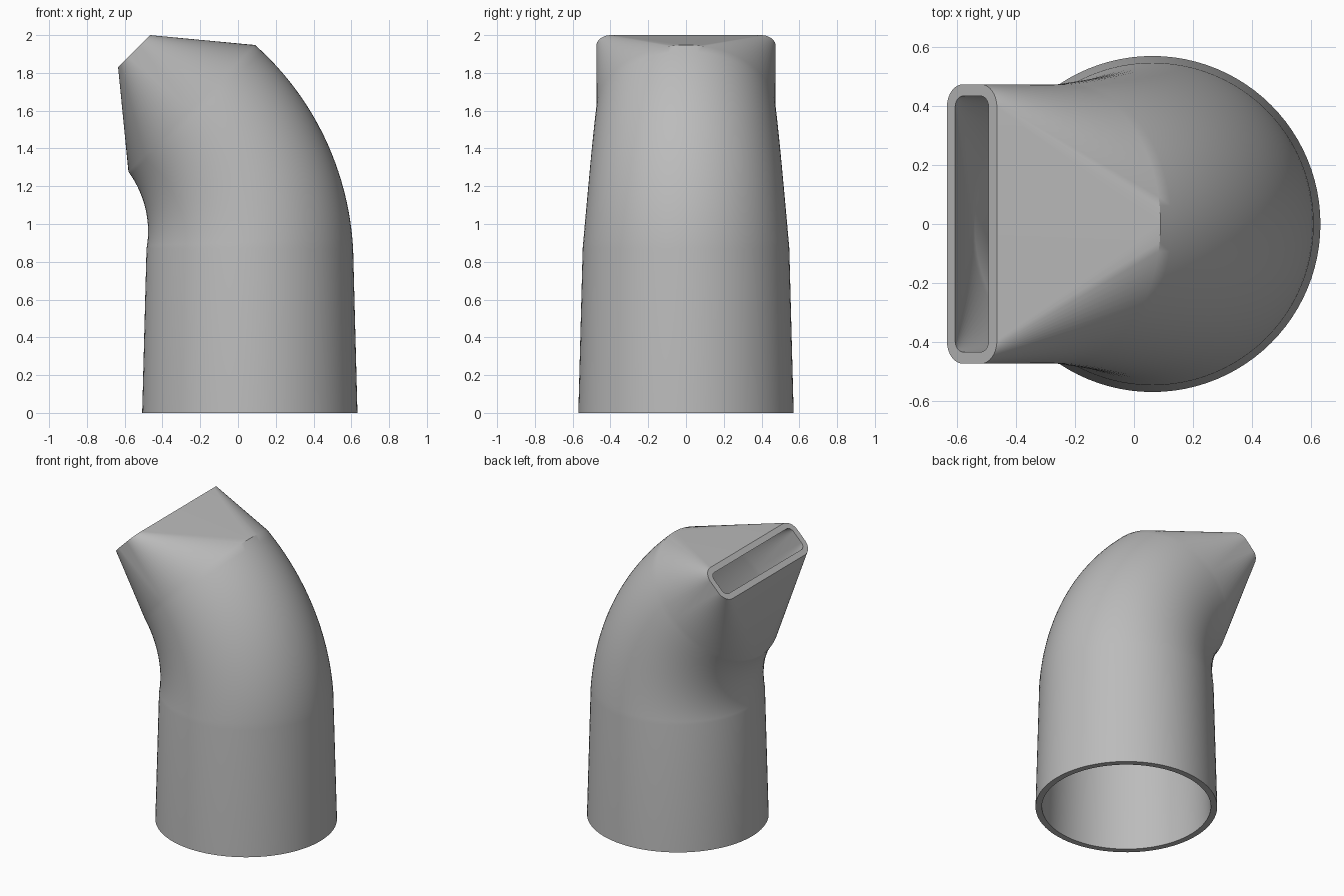
import bpy
import bmesh
from math import sin, cos, pi, radians
from mathutils import Vector

cube = bpy.data.objects.get("Cube")
if cube:
    bpy.data.objects.remove(cube)

STEPS = 24            # segments per quarter turn
WALL = 0.04
BEND_RADIUS = 1.05
BEND_START = 0.87
BEND_ANGLE = radians(45)
AXIS_X = 0.0625


def section(centre, tilt, half_u, half_v, corner, inset):
    """Rounded rectangle across the pipe; a circle when all sizes match."""
    u, v = Vector((cos(tilt), 0, sin(tilt))), Vector((0, 1, 0))
    points = []
    for quarter, (su, sv) in enumerate([(1, 1), (-1, 1), (-1, -1), (1, -1)]):
        for i in range(STEPS + 1):
            a = (quarter + i / STEPS) * pi / 2
            pu = su * (half_u - corner) + (corner - inset) * cos(a)
            pv = sv * (half_v - corner) + (corner - inset) * sin(a)
            points.append(Vector(centre) + u * pu + v * pv)
    return points


def skin(inset):
    """Sections from the round base, round the bend, to the flat slot."""
    rings = [section((AXIS_X, 0, 0), 0, 0.57, 0.57, 0.57, inset)]
    bends = 24
    for i in range(bends + 1):
        t = i / bends
        a = BEND_ANGLE * t
        r = 0.547 + (0.474 - 0.547) * t
        centre = (AXIS_X - BEND_RADIUS * (1 - cos(a)), 0,
                  BEND_START + BEND_RADIUS * sin(a))
        rings.append(section(centre, a, r, r, r, inset))
    rings.append(section((-0.55, 0, 1.915), BEND_ANGLE, 0.12, 0.474, 0.078, inset))
    return rings


# Outer skin up, inner skin back down, closed into one hollow wall
rings = skin(0) + skin(WALL)[::-1]
bm = bmesh.new()
loops = [[bm.verts.new(p) for p in ring] for ring in rings]
for k, lower in enumerate(loops):
    upper = loops[(k + 1) % len(loops)]
    for i in range(len(lower)):
        j = (i + 1) % len(lower)
        bm.faces.new((lower[i], lower[j], upper[j], upper[i]))
bmesh.ops.remove_doubles(bm, verts=bm.verts, dist=0.0001)
bmesh.ops.recalc_face_normals(bm, faces=bm.faces)

mesh = bpy.data.meshes.new("bent_slot_nozzle")
bm.to_mesh(mesh)
bm.free()
nozzle = bpy.data.objects.new("bent_slot_nozzle", mesh)
bpy.context.collection.objects.link(nozzle)

# Plain grey
grey = bpy.data.materials.new("plain_grey")
grey.use_nodes = True
colour = (0.5, 0.5, 0.5, 1)
grey.diffuse_color = colour
grey.node_tree.nodes["Principled BSDF"].inputs["Base Color"].default_value = colour
mesh.materials.append(grey)

# Smooth walls, crisp rims
bpy.ops.object.select_all(action='DESELECT')
nozzle.select_set(True)
bpy.context.view_layer.objects.active = nozzle
bpy.ops.object.shade_smooth_by_angle(angle=radians(30))
